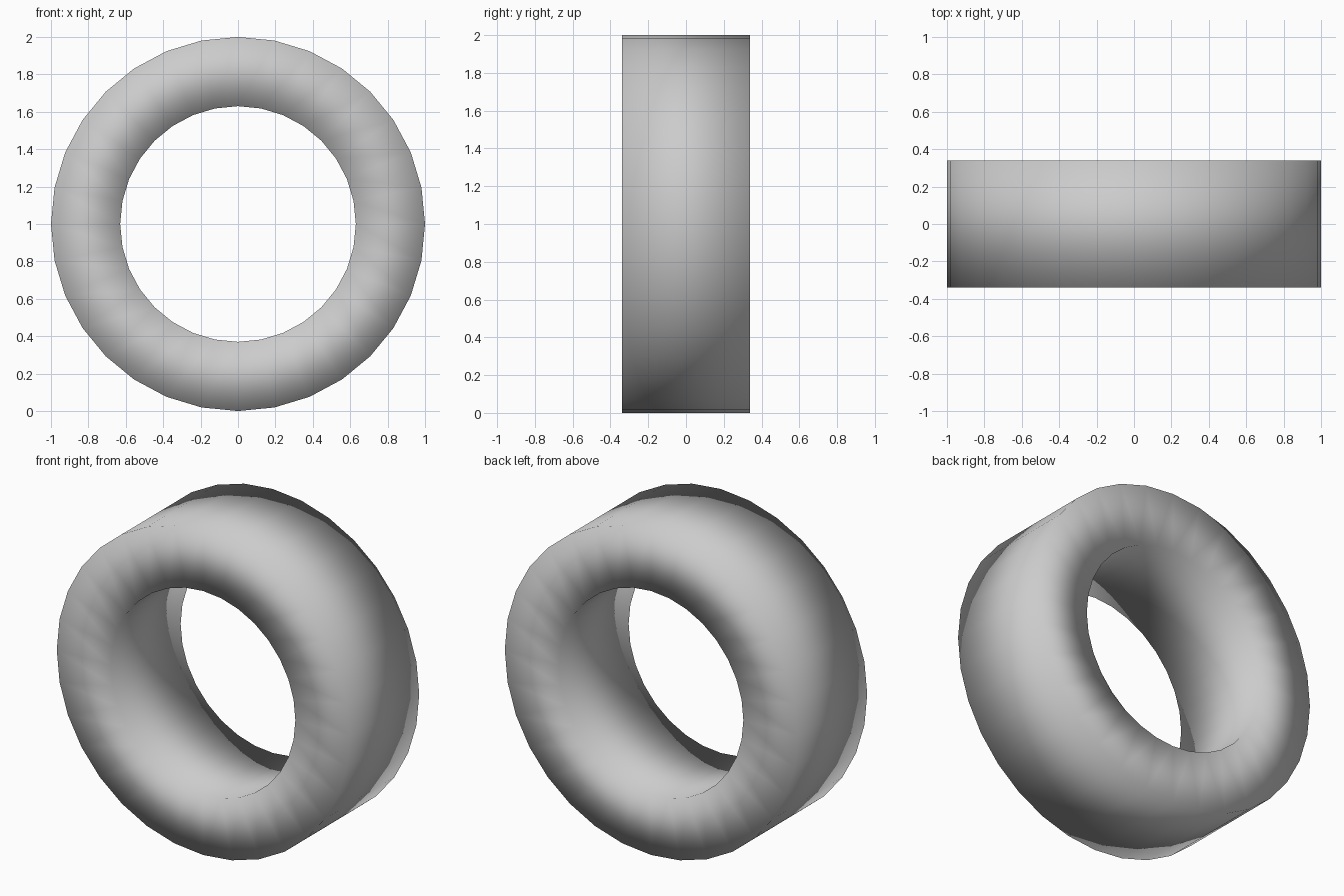
import bpy
import bmesh
import math

if "Cube" in bpy.data.objects:
    bpy.data.objects.remove(bpy.data.objects["Cube"])

SIDES = 32
OUTER, INNER, HALF_WIDTH = 1.0, 0.63, 0.34

# Ring: a rectangular section spun around the y axis
bm = bmesh.new()
section = [(OUTER, -HALF_WIDTH), (OUTER, HALF_WIDTH),
           (INNER, HALF_WIDTH), (INNER, -HALF_WIDTH)]
verts = [bm.verts.new((r, y, 1.0)) for r, y in section]
edges = [bm.edges.new((verts[i], verts[(i + 1) % 4])) for i in range(4)]
bmesh.ops.spin(bm, geom=verts + edges, cent=(0, 0, 1), axis=(0, 1, 0),
               angle=2 * math.pi, steps=SIDES, use_merge=False)
bmesh.ops.remove_doubles(bm, verts=bm.verts[:], dist=1e-4)
bmesh.ops.recalc_face_normals(bm, faces=bm.faces[:])

# Soft shading runs across the rims as well
for face in bm.faces:
    face.smooth = True

mesh = bpy.data.meshes.new("ring")
bm.to_mesh(mesh)
bm.free()
ring = bpy.data.objects.new("ring", mesh)
bpy.context.collection.objects.link(ring)
